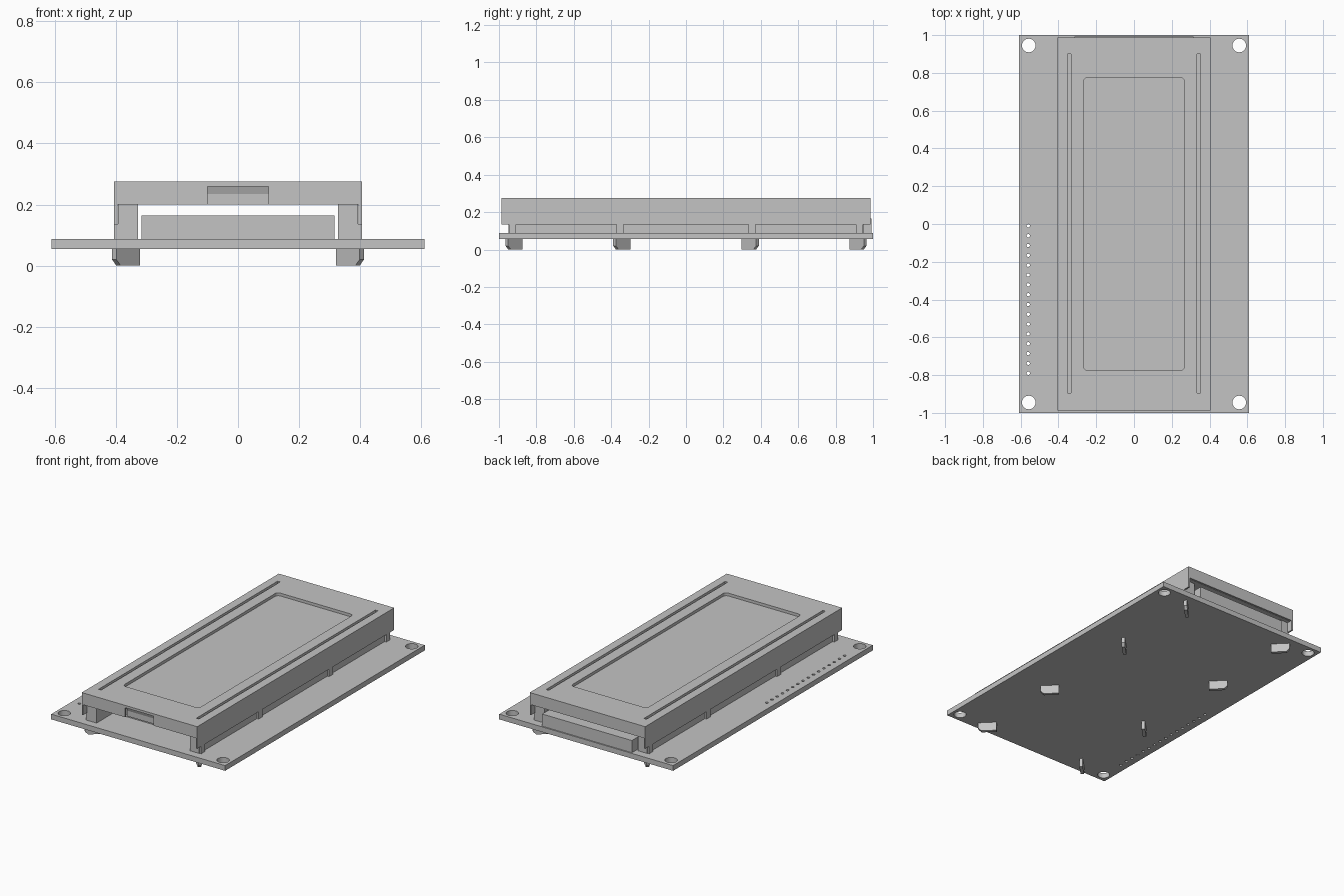
import bpy, bmesh, math
from mathutils import Matrix, Vector

if "Cube" in bpy.data.objects:
    bpy.data.objects.remove(bpy.data.objects["Cube"], do_unlink=True)

grey = bpy.data.materials.new("plain_grey")
grey.use_nodes = True
grey.diffuse_color = (0.55, 0.55, 0.55, 1)
grey.node_tree.nodes["Principled BSDF"].inputs["Base Color"].default_value = (0.55, 0.55, 0.55, 1)


def add_box(bm, x, y, z):
    """Box from three (low, high) ranges."""
    size = [b - a for a, b in (x, y, z)]
    mid = [(a + b) / 2 for a, b in (x, y, z)]
    bmesh.ops.create_cube(bm, size=1, matrix=Matrix.Translation(mid) @ Matrix.Diagonal((*size, 1)))


def add_cylinder(bm, x, y, z, radius, sides):
    bmesh.ops.create_cone(bm, cap_ends=True, segments=sides, radius1=radius, radius2=radius,
                          depth=z[1] - z[0], matrix=Matrix.Translation((x, y, sum(z) / 2)))


def add_prism(bm, points, offset):
    """Extrude a flat outline along an offset."""
    face = bm.faces.new([bm.verts.new(p) for p in points])
    new = bmesh.ops.extrude_face_region(bm, geom=[face], use_keep_orig=True)["geom"]
    bmesh.ops.translate(bm, vec=offset, verts=[v for v in new if isinstance(v, bmesh.types.BMVert)])


def finish(name, bm):
    bmesh.ops.recalc_face_normals(bm, faces=bm.faces)
    mesh = bpy.data.meshes.new(name)
    bm.to_mesh(mesh)
    bm.free()
    mesh.materials.append(grey)
    obj = bpy.data.objects.new(name, mesh)
    bpy.context.collection.objects.link(obj)
    return obj


def box(name, x, y, z):
    bm = bmesh.new()
    add_box(bm, x, y, z)
    return finish(name, bm)


def cut(obj, bm):
    """Subtract a cutter and bake the result."""
    cutter = finish("cutter", bm)
    cutter.hide_render = True
    mod = obj.modifiers.new("cut", "BOOLEAN")
    mod.operation, mod.solver, mod.object = "DIFFERENCE", "EXACT", cutter
    mod.use_self = True
    deps = bpy.context.evaluated_depsgraph_get()
    baked = bpy.data.meshes.new_from_object(obj.evaluated_get(deps))
    obj.modifiers.clear()
    obj.data = baked
    bpy.data.objects.remove(cutter, do_unlink=True)


# Circuit board with mounting holes and a row of pin holes
board_z = (0.055, 0.088)
board = box("circuit_board", (-0.61, 0.61), (-1, 1), board_z)
holes = bmesh.new()
for sx in (-1, 1):
    for sy in (-1, 1):
        add_cylinder(holes, sx * 0.557, sy * 0.945, (0, 0.15), 0.036, 32)
for i in range(16):
    add_cylinder(holes, -0.56, -0.01 - i * 0.052, (0, 0.15), 0.009, 12)
cut(board, holes)

# Metal bezel: hollow shell, open at both ends below the end walls
bezel = box("bezel", (-0.405, 0.405), (-0.987, 0.987), (0.135, 0.275))
cavity = bmesh.new()
add_box(cavity, (-0.395, 0.395), (-0.977, 0.977), (0.1, 0.257))
cut(bezel, cavity)
ends = bmesh.new()
add_box(ends, (-0.395, 0.395), (-1.1, 1.1), (0.1, 0.2))
cut(bezel, ends)

# Display window with rounded corners, long side slots and front notch
openings = bmesh.new()
w, h, r = 0.267, 0.775, 0.022
outline = []
for k, (sx, sy) in enumerate(((1, 1), (-1, 1), (-1, -1), (1, -1))):
    for step in range(7):
        a = math.radians(90 * k + 15 * step)
        outline.append((sx * (w - r) + r * math.cos(a), sy * (h - r) + r * math.sin(a), 0.25))
add_prism(openings, outline, (0, 0, 0.1))
for sx in (-1, 1):
    add_box(openings, (sx * 0.343 - 0.009, sx * 0.343 + 0.009), (-0.895, 0.9), (0.25, 0.35))
add_box(openings, (-0.1, 0.1), (-1.1, -0.975), (0.19, 0.26))
cut(bezel, openings)

# Tongue bent inward inside the front notch
tongue = bmesh.new()
side = [(-0.977, 0.26), (-0.968, 0.235), (-0.968, 0.2), (-0.958, 0.2), (-0.958, 0.26)]
add_prism(tongue, [(-0.1, y, z) for y, z in side], (0.2, 0, 0))
finish("front_tongue", tongue)

# Glass panel and backlight
box("display_glass", (-0.394, 0.394), (-0.955, 0.975), (0.2, 0.256))
box("backlight", (-0.315, 0.315), (-0.78, 0.992), (0.088, 0.165))

# Side rails, bezel tabs and twisted feet
for sx, label in ((-1, "right"), (1, "left")):
    rail_x = sorted((sx * 0.327, sx * 0.393))
    box(label + "_rail", rail_x, (-0.95, 0.95), (0.088, 0.2))
    tabs, feet = bmesh.new(), bmesh.new()
    for y in (-0.928, -0.352, 0.352, 0.928):
        add_box(tabs, sorted((sx * 0.393, sx * 0.405)), (y - 0.019, y + 0.019), (0.088, 0.137))
        sy = math.copysign(1, y)
        out = Vector((sx, sy, 0)).normalized()
        across = Vector((-sy, sx, 0)).normalized() * 0.02
        centre = Vector((sx * 0.366, y - sy * 0.009, 0)) - across / 2
        shape = [(-0.055, 0), (0.035, 0), (0.055, 0.02), (0.055, 0.056), (-0.055, 0.056)]
        add_prism(feet, [centre + out * u + Vector((0, 0, z)) for u, z in shape], across)
    finish(label + "_tabs", tabs)
    finish(label + "_feet", feet)
